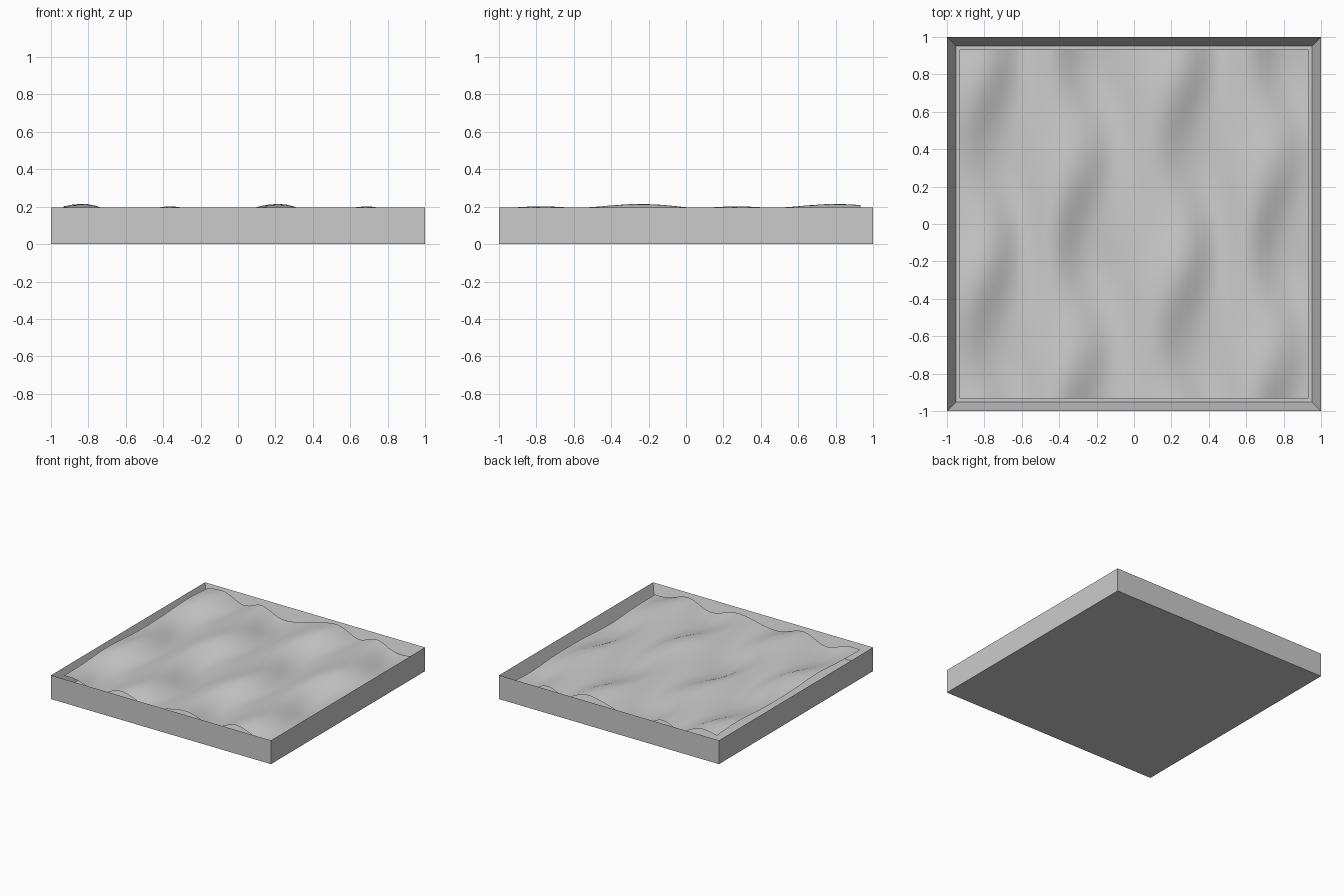
import bpy, bmesh
from math import sin, cos

if "Cube" in bpy.data.objects:
    bpy.data.objects.remove(bpy.data.objects["Cube"])

H = 0.195      # rim height
INNER = 0.93   # half width of the recess
FLOOR = 0.06   # recess floor height


def add_object(name, bm):
    bmesh.ops.recalc_face_normals(bm, faces=bm.faces)
    mesh = bpy.data.meshes.new(name)
    bm.to_mesh(mesh)
    bm.free()
    obj = bpy.data.objects.new(name, mesh)
    bpy.context.collection.objects.link(obj)
    return obj


# Tray: a box with its top face inset and pushed down
bm = bmesh.new()
bmesh.ops.create_cube(bm, size=2)
for v in bm.verts:
    v.co.z = H if v.co.z > 0 else 0
bm.faces.ensure_lookup_table()
top = max(bm.faces, key=lambda f: f.calc_center_median().z)
bmesh.ops.inset_region(bm, faces=[top], thickness=1 - INNER)
bmesh.ops.translate(bm, verts=top.verts, vec=(0, 0, FLOOR - H))
add_object("tray", bm)


# Sand: a grid raised into wavering ridges with soft peaks
def sand_height(x, y):
    s = sin(6 * x)
    ridge = cos(12 * x - 1.66 - s * (0.32 + 0.8 * cos(6 * y + 0.6)))
    return 0.162 + 0.03 * ridge + s * (0.006 + 0.018 * cos(6 * y + 1.6))


bm = bmesh.new()
bmesh.ops.create_grid(bm, x_segments=44, y_segments=44, size=INNER + 0.002)
for v in bm.verts:
    v.co.z = sand_height(v.co.x, v.co.y)
for f in bm.faces:
    f.smooth = True
add_object("sand", bm)
